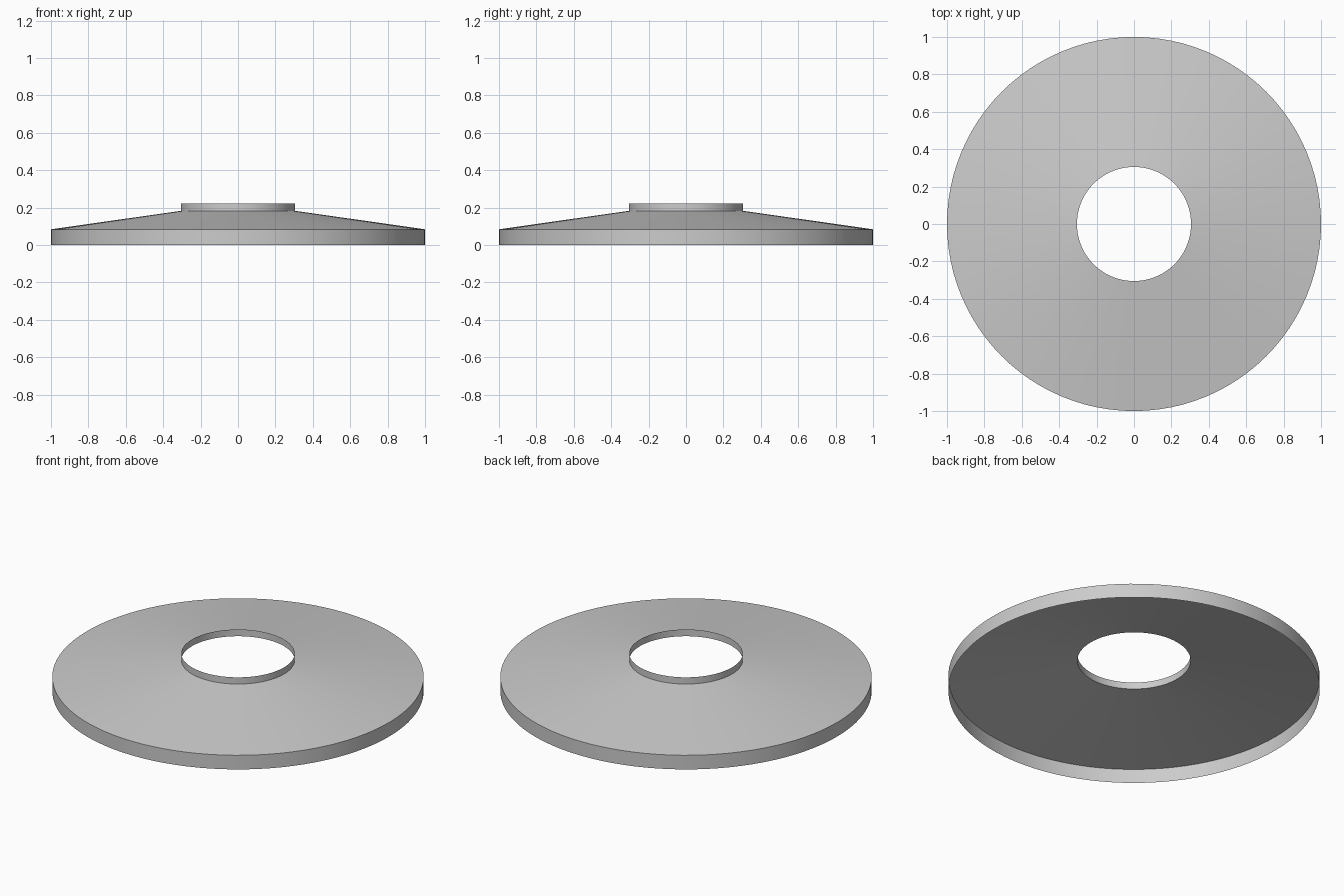
import bpy, bmesh
from math import cos, sin, pi, radians

if "Cube" in bpy.data.objects:
    bpy.data.objects.remove(bpy.data.objects["Cube"])

SIDES = 96
# Open shell profile (radius, height): rim bottom, rim top, neck bottom, neck top
PROFILE = [(1.0, 0.0), (1.0, 0.084), (0.305, 0.183), (0.305, 0.223)]

# Spin the profile into a thin conical disc, open underneath and at the hole
bm = bmesh.new()
rings = [[bm.verts.new((r * cos(2 * pi * i / SIDES), r * sin(2 * pi * i / SIDES), z))
          for i in range(SIDES)] for r, z in PROFILE]
for low, high in zip(rings, rings[1:]):
    for i in range(SIDES):
        j = (i + 1) % SIDES
        bm.faces.new((low[i], low[j], high[j], high[i]))

mesh = bpy.data.meshes.new("flashing_collar")
bm.to_mesh(mesh)
bm.free()
collar = bpy.data.objects.new("flashing_collar", mesh)
bpy.context.collection.objects.link(collar)

# Smooth round surfaces with crisp rim and neck edges
bpy.context.view_layer.objects.active = collar
collar.select_set(True)
bpy.ops.object.shade_smooth_by_angle(angle=radians(30))
